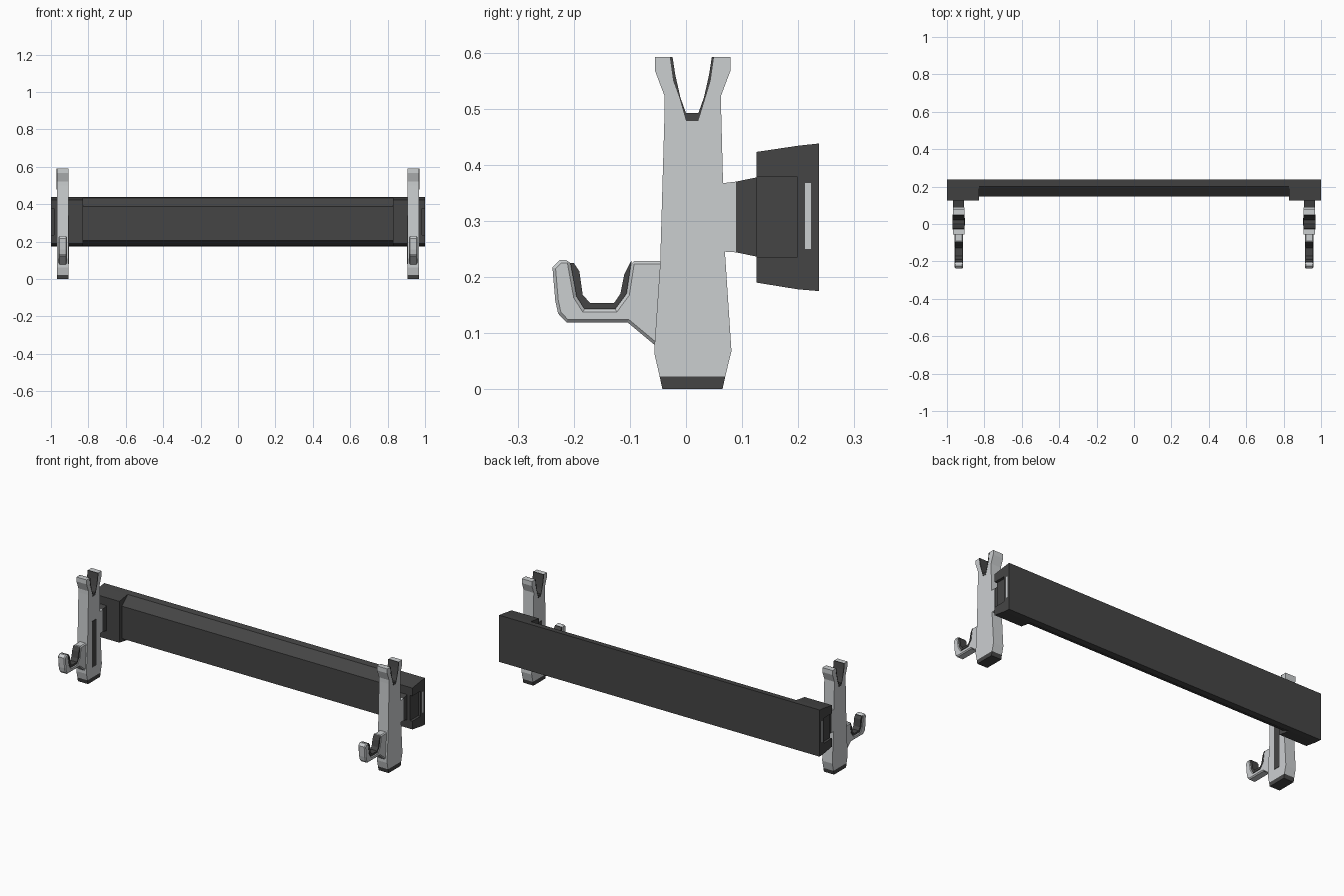
import bpy, bmesh


def material(name, rgb):
    m = bpy.data.materials.new(name)
    m.diffuse_color = (*rgb, 1)
    return m


LIGHT = material("light grey", (0.60, 0.62, 0.63))
DARK = material("charcoal", (0.06, 0.06, 0.06))


def prism(name, pts, x0, x1, mat, bevel=0):
    """Extrude a (y, z) outline from x0 to x1."""
    bm = bmesh.new()
    a = [bm.verts.new((x0, y, z)) for y, z in pts]
    b = [bm.verts.new((x1, y, z)) for y, z in pts]
    n = len(pts)
    bm.faces.new(a)
    bm.faces.new(b[::-1])
    for i in range(n):
        j = (i + 1) % n
        bm.faces.new((a[i], b[i], b[j], a[j]))
    bmesh.ops.recalc_face_normals(bm, faces=bm.faces)
    me = bpy.data.meshes.new(name)
    bm.to_mesh(me)
    bm.free()
    me.materials.append(mat)
    ob = bpy.data.objects.new(name, me)
    bpy.context.collection.objects.link(ob)
    if bevel:
        mod = ob.modifiers.new("chamfer", 'BEVEL')
        mod.width = bevel
        mod.segments = 1
        mod.limit_method = 'ANGLE'
        mod.angle_limit = 1.1
    return ob


# Outlines in (y, z)
v_outer = [(-0.029, 0.592), (-0.023, 0.55), (-0.012, 0.52), (0, 0.478),
           (0.022, 0.478), (0.035, 0.52), (0.044, 0.55), (0.05, 0.592)]
v_inner = [(0.046, 0.592), (0.041, 0.56), (0.032, 0.52), (0.022, 0.492),
           (0, 0.492), (-0.010, 0.52), (-0.019, 0.56), (-0.024, 0.592)]
post = [(-0.047, 0.023), (-0.056, 0.062), (-0.056, 0.08), (-0.046, 0.225),
        (-0.038, 0.50), (-0.038, 0.522), (-0.055, 0.567), (-0.055, 0.592)] + v_outer + [
        (0.079, 0.592), (0.079, 0.567), (0.062, 0.522), (0.069, 0.25),
        (0.081, 0.068), (0.070, 0.023)]
foot = [(-0.042, 0), (0.065, 0), (0.070, 0.023), (-0.047, 0.023)]
u_outer = [(-0.206, 0.225), (-0.195, 0.165), (-0.181, 0.143),
           (-0.126, 0.143), (-0.106, 0.17), (-0.097, 0.229)]
u_inner = [(-0.101, 0.223), (-0.110, 0.205), (-0.117, 0.17), (-0.128, 0.154),
           (-0.171, 0.154), (-0.184, 0.168), (-0.190, 0.21), (-0.200, 0.225)]
hook = [(-0.02, 0.229), (-0.02, 0.07), (-0.056, 0.079), (-0.104, 0.119),
        (-0.213, 0.119), (-0.228, 0.135), (-0.233, 0.158), (-0.238, 0.217),
        (-0.225, 0.230), (-0.208, 0.230)] + u_outer
end_profile = [(0.126, 0.190), (0.2, 0.178), (0.237, 0.175),
               (0.237, 0.438), (0.2, 0.434), (0.126, 0.423)]
notch = [(0.126, 0.378), (0.199, 0.378), (0.199, 0.236), (0.126, 0.236)]

for s, side in ((-1, "left"), (1, "right")):
    # Upright with lined top fork and dark foot
    prism(side + "_upright", post, s * 0.906, s * 0.969, LIGHT)
    prism(side + "_foot", foot, s * 0.906, s * 0.969, DARK)
    prism(side + "_fork_liner", v_outer + v_inner, s * 0.905, s * 0.970, DARK)
    # Slot strip on the inner face
    prism(side + "_slot", [(-0.008, 0.08), (0.033, 0.08), (0.033, 0.34), (-0.008, 0.34)],
          s * 0.9045, s * 0.908, DARK)
    # Front hook and its liner
    prism(side + "_hook", hook, s * 0.914, s * 0.959, LIGHT, 0.006)
    prism(side + "_hook_liner", u_outer + u_inner, s * 0.916, s * 0.957, DARK)
    # Bracket to the beam
    prism(side + "_bracket_base", [(0.055, 0.246), (0.089, 0.244), (0.089, 0.370), (0.055, 0.366)],
          s * 0.906, s * 0.969, LIGHT)
    prism(side + "_bracket", [(0.089, 0.244), (0.128, 0.236), (0.128, 0.378), (0.089, 0.370)],
          s * 0.908, s * 0.967, DARK)
    # Beam end block with open notch at the tip
    prism(side + "_end_block", end_profile, s * 0.828, s * 0.985, DARK)
    prism(side + "_end_tip", end_profile + notch, s * 0.985, s * 0.9995, DARK)
    prism(side + "_end_strip", [(0.212, 0.25), (0.223, 0.25), (0.223, 0.368), (0.212, 0.368)],
          s * 0.998, s * 1.0, LIGHT)

# Long beam with chamfered front
prism("beam", [(0.148, 0.205), (0.2, 0.178), (0.237, 0.175),
               (0.237, 0.438), (0.2, 0.434), (0.148, 0.388)], -0.828, 0.828, DARK)
